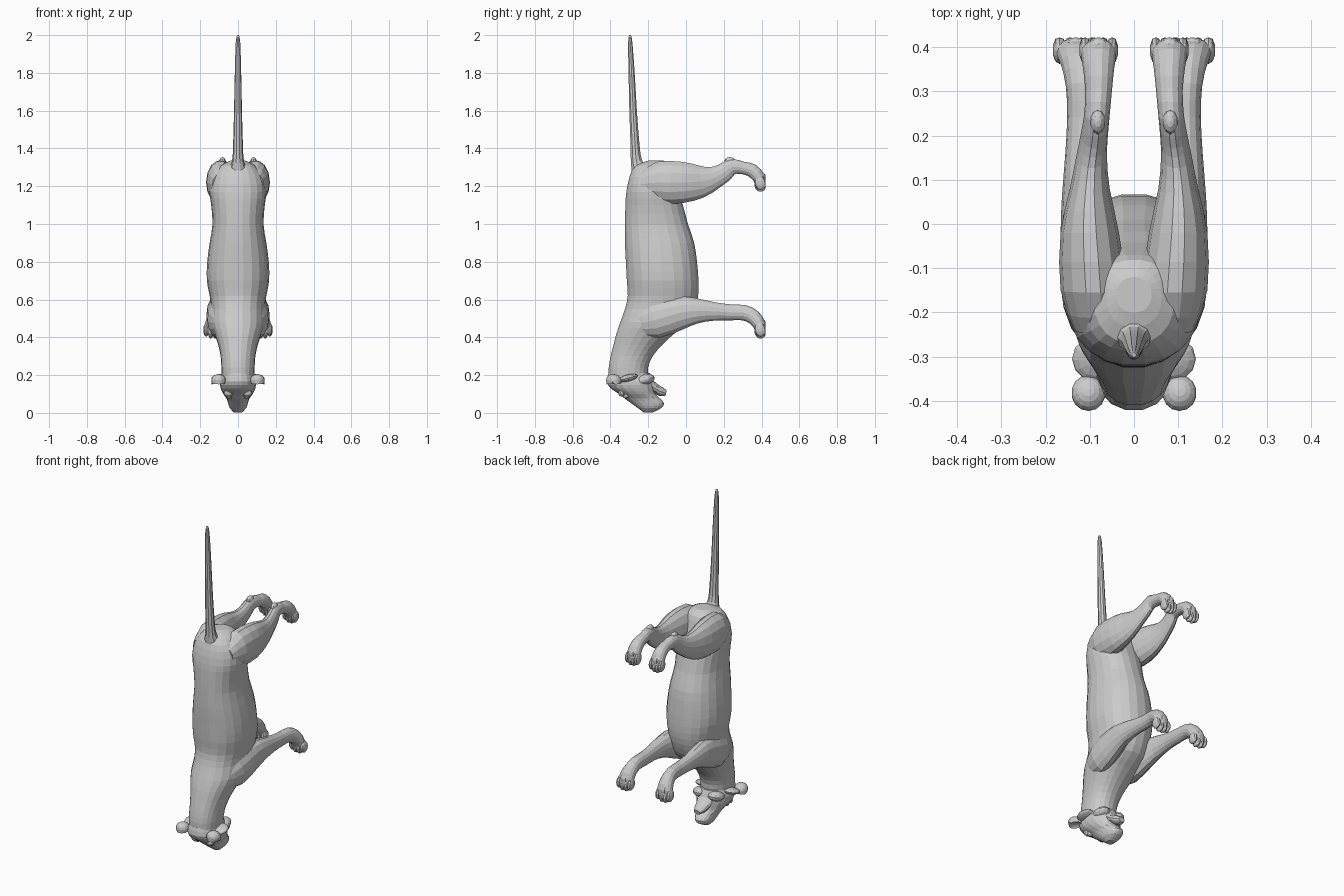
import bpy, bmesh
from math import sin, cos, pi
from mathutils import Vector, Matrix


def finish(name, bm, mirror=False, clamp=None):
    if clamp:
        for v in bm.verts:
            v.co.y = min(v.co.y, clamp)
    bmesh.ops.recalc_face_normals(bm, faces=bm.faces[:])
    me = bpy.data.meshes.new(name)
    bm.to_mesh(me)
    bm.free()
    ob = bpy.data.objects.new(name, me)
    bpy.context.collection.objects.link(ob)
    if mirror:
        m = ob.modifiers.new("Mirror", 'MIRROR')
        m.use_mirror_merge = False
    return ob


def spline(rows, sub):
    out = []
    n = len(rows)
    for i in range(n - 1):
        a, b, c, d = (rows[max(0, min(n - 1, i + k))] for k in (-1, 0, 1, 2))
        for j in range(sub):
            t = j / sub
            out.append([0.5 * (2 * q + (r - p) * t + (2 * p - 5 * q + 4 * r - s) * t * t
                               + (3 * q - p - 3 * r + s) * t ** 3)
                        for p, q, r, s in zip(a, b, c, d)])
    return out + [list(rows[-1])]


def loft(bm, rows, sides=16, sub=2, flat=None, power=1.0):
    """rows: x, y, z, half width in x, half depth across the path"""
    rows = spline(rows, sub)
    rings = []
    for i, (x, y, z, rx, rd) in enumerate(rows):
        p, q = rows[max(0, i - 1)], rows[min(len(rows) - 1, i + 1)]
        t = Vector((0, q[1] - p[1], q[2] - p[2])).normalized()
        d = flat if flat else Vector((0, -t.z, t.y))
        ring = []
        for k in range(sides):
            a = 2 * pi * k / sides
            c, s = cos(a), sin(a)
            c = abs(c) ** power * (1 if c > 0 else -1)
            s = abs(s) ** power * (1 if s > 0 else -1)
            ring.append(bm.verts.new(Vector((x + rx * c, y, z)) + d * (rd * s)))
        rings.append(ring)
    for r0, r1 in zip(rings, rings[1:]):
        for k in range(sides):
            m = (k + 1) % sides
            bm.faces.new((r0[k], r0[m], r1[m], r1[k]))
    bm.faces.new(rings[0])
    bm.faces.new(rings[-1])


def blob(bm, loc, size, rot=0.0, seg=10):
    mat = Matrix.Translation(loc) @ Matrix.Rotation(rot, 4, 'X') @ Matrix.Diagonal((*size, 1))
    return bmesh.ops.create_uvsphere(bm, u_segments=seg, v_segments=max(6, seg // 2 + 2),
                                     radius=1, matrix=mat)['verts']


def trunk(name, prof, sides, power):
    """profile rows: z, back y, belly y, half width"""
    bm = bmesh.new()
    loft(bm, [(0, (a + b) / 2, z, w, (b - a) / 2) for z, a, b, w in prof],
         sides, 2, Vector((0, 1, 0)), power)
    return finish(name, bm)


# Torso and neck, rump at the top
trunk("body", [
    (1.335, -.20, -.12, .04), (1.31, -.27, -.08, .09), (1.25, -.30, -.06, .135),
    (1.17, -.317, -.04, .15), (1.10, -.322, -.015, .142), (1.0, -.325, .012, .135),
    (.90, -.325, .045, .15), (.80, -.32, .06, .163), (.70, -.315, .068, .165),
    (.62, -.31, .066, .15), (.55, -.325, .05, .142), (.48, -.35, .015, .145),
    (.42, -.37, -.06, .125), (.36, -.385, -.125, .105), (.30, -.40, -.175, .092),
    (.24, -.41, -.20, .088), (.18, -.41, -.20, .085)], 22, .9)

# Head tapering to the muzzle
trunk("head", [
    (.21, -.412, -.19, .08), (.165, -.422, -.17, .096), (.13, -.40, -.165, .092),
    (.10, -.355, -.16, .078), (.075, -.325, -.135, .06), (.05, -.29, -.115, .052),
    (.025, -.255, -.13, .043), (.003, -.225, -.175, .022)], 18, .9)

# Lower jaw
bm = bmesh.new()
loft(bm, [(0, -.21, .165, .06, .03), (0, -.165, .13, .045, .026),
          (0, -.13, .112, .034, .024), (0, -.105, .105, .02, .014)], 12)
finish("lower_jaw", bm)

# Nose
bm = bmesh.new()
blob(bm, (0, -.195, .02), (.022, .025, .017))
finish("nose", bm)

# Brow and eye
bm = bmesh.new()
blob(bm, (.047, -.318, .09), (.018, .018, .014))
blob(bm, (.05, -.34, .105), (.025, .018, .02), .5)
finish("eyes", bm, True)

# Cupped round ears
bm = bmesh.new()
for v in blob(bm, (.103, -.382, .172), (.039, .041, .033), -.2, 14):
    if v.co.z < .165:
        v.co.z = .15 + (.165 - v.co.z) * .7
finish("ears", bm, True)

# Cheek ruff
bm = bmesh.new()
blob(bm, (.088, -.305, .185), (.052, .052, .018), .25, 12)
blob(bm, (.05, -.22, .175), (.045, .055, .03), .25, 12)
finish("cheeks", bm, True)

# Tail
bm = bmesh.new()
loft(bm, [(0, -.24, 1.27, .055, .05), (0, -.262, 1.33, .032, .032), (0, -.27, 1.42, .026, .025),
          (0, -.28, 1.6, .021, .021), (0, -.288, 1.8, .017, .017),
          (0, -.295, 1.96, .012, .012), (0, -.296, 2.0, .005, .005)], 10)
finish("tail", bm)


def paw(bm, x, z, w):
    # z is the toe tip height; the sole lies on y = 0.42
    for i in range(4):
        u = (i - 1.5) / 1.5
        lift = .016 * abs(u)
        blob(bm, (x + u * w * .7, .393, z + .036 + lift), (w * .31, .031, .036), .25)
    blob(bm, (x, .395, z + .082), (w * .6, .03, .028))


# Hind legs
bm = bmesh.new()
loft(bm, [(.085, -.24, 1.21, .05, .06), (.092, -.15, 1.22, .074, .112), (.1, -.02, 1.22, .066, .112),
          (.1, .08, 1.225, .045, .088), (.096, .15, 1.245, .035, .062), (.09, .2, 1.272, .031, .052),
          (.084, .245, 1.303, .029, .043), (.08, .3, 1.297, .03, .034),
          (.08, .35, 1.283, .035, .037), (.08, .385, 1.245, .04, .034),
          (.08, .393, 1.205, .036, .025)], 14)
blob(bm, (.082, .232, 1.33), (.018, .03, .024))
paw(bm, .08, 1.165, .044)
finish("hind_legs", bm, True, .422)

# Front legs
bm = bmesh.new()
loft(bm, [(.085, -.26, .47, .04, .06), (.098, -.17, .49, .064, .1), (.11, -.03, .53, .056, .09),
          (.118, .06, .54, .045, .068), (.12, .15, .537, .036, .05), (.118, .24, .532, .033, .043),
          (.12, .31, .53, .034, .042), (.125, .36, .505, .04, .04),
          (.13, .388, .465, .046, .034), (.132, .393, .425, .042, .025)], 14)
paw(bm, .132, .388, .052)
finish("front_legs", bm, True, .422)
